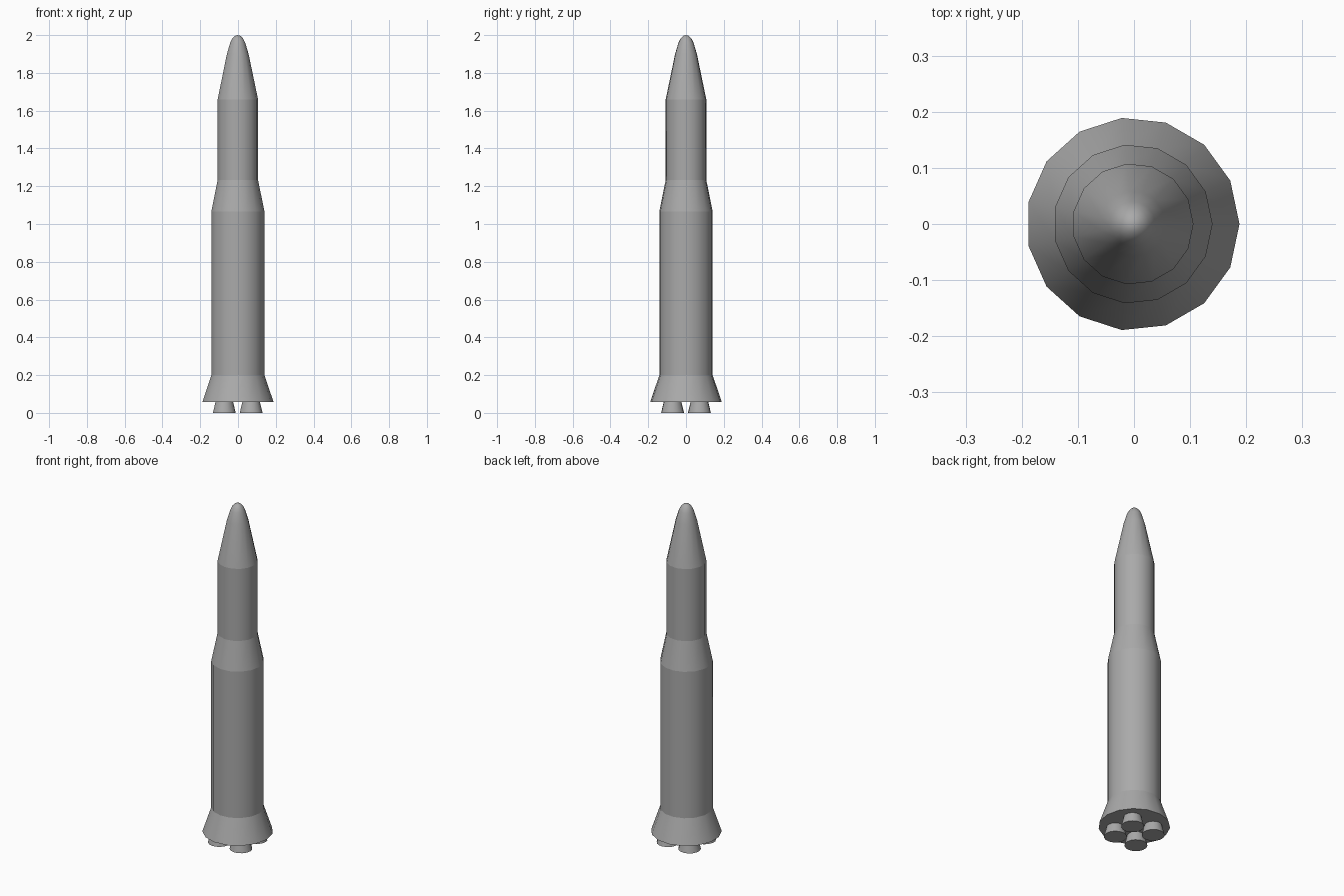
import bpy
import math

if "Cube" in bpy.data.objects:
    bpy.data.objects.remove(bpy.data.objects["Cube"], do_unlink=True)

SIDES = 15
CENTRE_X = -0.002

grey = bpy.data.materials.new("hull grey")
grey.use_nodes = True
colour = (0.4, 0.4, 0.4, 1)
grey.diffuse_color = colour
grey.node_tree.nodes["Principled BSDF"].inputs["Base Color"].default_value = colour


def turned(name, profile, x=CENTRE_X, y=0, cap_bottom=False):
    """Revolve (radius, height) points, listed upwards, about a vertical axis."""
    verts, rings, faces = [], [], []
    for radius, z in profile:
        start = len(verts)
        count = SIDES if radius > 0 else 1
        for i in range(count):
            a = math.tau * i / SIDES
            verts.append((x + radius * math.cos(a), y + radius * math.sin(a), z))
        rings.append([start + i % count for i in range(SIDES)])
    for low, high in zip(rings, rings[1:]):
        for i in range(SIDES):
            j = (i + 1) % SIDES
            corners = [low[i], low[j], high[j], high[i]]
            faces.append(list(dict.fromkeys(corners)))
    if cap_bottom:
        faces.append(rings[0][::-1])
    mesh = bpy.data.meshes.new(name)
    mesh.from_pydata(verts, [], faces)
    mesh.materials.append(grey)
    obj = bpy.data.objects.new(name, mesh)
    bpy.context.collection.objects.link(obj)
    bpy.ops.object.select_all(action="DESELECT")
    obj.select_set(True)
    bpy.context.view_layer.objects.active = obj
    bpy.ops.object.shade_smooth_by_angle(angle=math.radians(40))
    return obj


# Body sections, separate so the joints stay crisp
BASE, SKIRT_TOP, LOWER_TOP, UPPER_BASE, NOSE_BASE = 0.058, 0.2, 1.067, 1.233, 1.66
WIDE, SLIM = 0.142, 0.108
turned("engine_skirt", [(0.19, BASE), (WIDE, SKIRT_TOP)], cap_bottom=True)
turned("lower_stage", [(WIDE, SKIRT_TOP), (WIDE, LOWER_TOP)])
turned("stage_adapter", [(WIDE, LOWER_TOP), (SLIM, UPPER_BASE)])
turned("upper_stage", [(SLIM, UPPER_BASE), (SLIM, NOSE_BASE)])

# Rounded nose
turned("nose_cone", [(SLIM, NOSE_BASE), (0.058, 1.9), (0.04, 1.96),
                     (0.029, 1.982), (0.015, 1.996), (0, 2)])

# Four engine nozzles
for side, sx in (("left", 1), ("right", -1)):
    for end, sy in (("front", -1), ("back", 1)):
        turned(f"{end}_{side}_nozzle", [(0.061, 0), (0.047, BASE)],
               CENTRE_X + sx * 0.071, sy * 0.071, cap_bottom=True)
